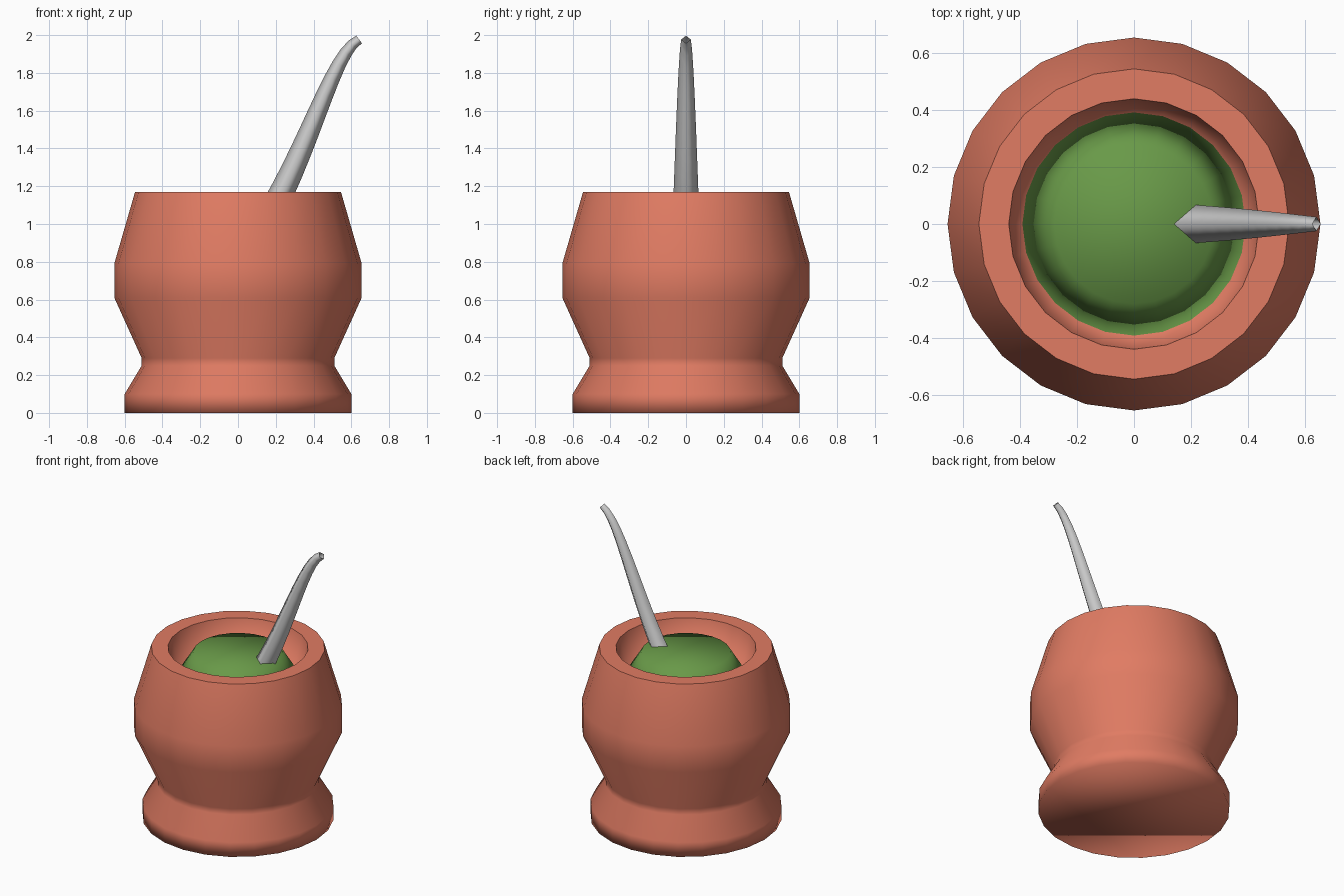
import bpy, bmesh
from math import cos, sin, tau
from mathutils import Vector
from mathutils.geometry import interpolate_bezier

if "Cube" in bpy.data.objects:
    bpy.data.objects.remove(bpy.data.objects["Cube"])

SIDES = 24


def make_object(name, bm, color=None):
    bmesh.ops.recalc_face_normals(bm, faces=bm.faces)
    for f in bm.faces:
        f.smooth = True
    mesh = bpy.data.meshes.new(name)
    bm.to_mesh(mesh)
    bm.free()
    obj = bpy.data.objects.new(name, mesh)
    bpy.context.collection.objects.link(obj)
    if color:
        mat = bpy.data.materials.new(name + "_colour")
        mat.diffuse_color = (*color, 1)
        mat.use_nodes = True
        mat.node_tree.nodes["Principled BSDF"].inputs["Base Color"].default_value = mat.diffuse_color
        mesh.materials.append(mat)
    return obj


def bridge(bm, rings):
    for a, b in zip(rings, rings[1:]):
        n = len(a)
        for i in range(n):
            j = (i + 1) % n
            bm.faces.new((a[i], a[j], b[j], b[i]))


def lathe(name, profile, color, sharp_rings=()):
    bm = bmesh.new()
    rings = [[bm.verts.new((r * cos(tau * i / SIDES), r * sin(tau * i / SIDES), z))
              for i in range(SIDES)] for r, z in profile]
    bridge(bm, rings)
    bm.faces.new(rings[0])
    bm.faces.new(rings[-1])
    for k in sharp_rings:
        for i in range(SIDES):
            bm.edges.get((rings[k][i], rings[k][i - 1])).smooth = False
    return make_object(name, bm, color)


# Clay cup: foot, waist, belly, flat rim and inner wall
lathe("cup", [(0.6, 0), (0.6, 0.1), (0.51, 0.25), (0.51, 0.29), (0.655, 0.61),
              (0.655, 0.79), (0.545, 1.17), (0.44, 1.17), (0.39, 0.95)],
      (0.75, 0.2, 0.125), sharp_rings=(6, 7))

# Mound of tea leaves inside the cup
lathe("tea_leaves", [(0.392, 0.96), (0.28, 1.14)], (0.14, 0.32, 0.065))

# Curved, tapering four-sided straw, open at the tip
path = interpolate_bezier(Vector((0.11, 0, 0.95)), Vector((0.37, 0, 1.36)),
                          Vector((0.50, 0, 1.91)), Vector((0.641, 0, 1.977)), 13)
bm = bmesh.new()
rings = []
side = Vector((0, 1, 0))
for i, p in enumerate(path):
    t = i / (len(path) - 1)
    tangent = (path[min(i + 1, 12)] - path[max(i - 1, 0)]).normalized()
    up = tangent.cross(side)
    r = 0.074 + (0.025 - 0.074) * t
    rings.append([bm.verts.new(p + d * r) for d in (up, side, -up, -side)])
bridge(bm, rings)
make_object("straw", bm)
